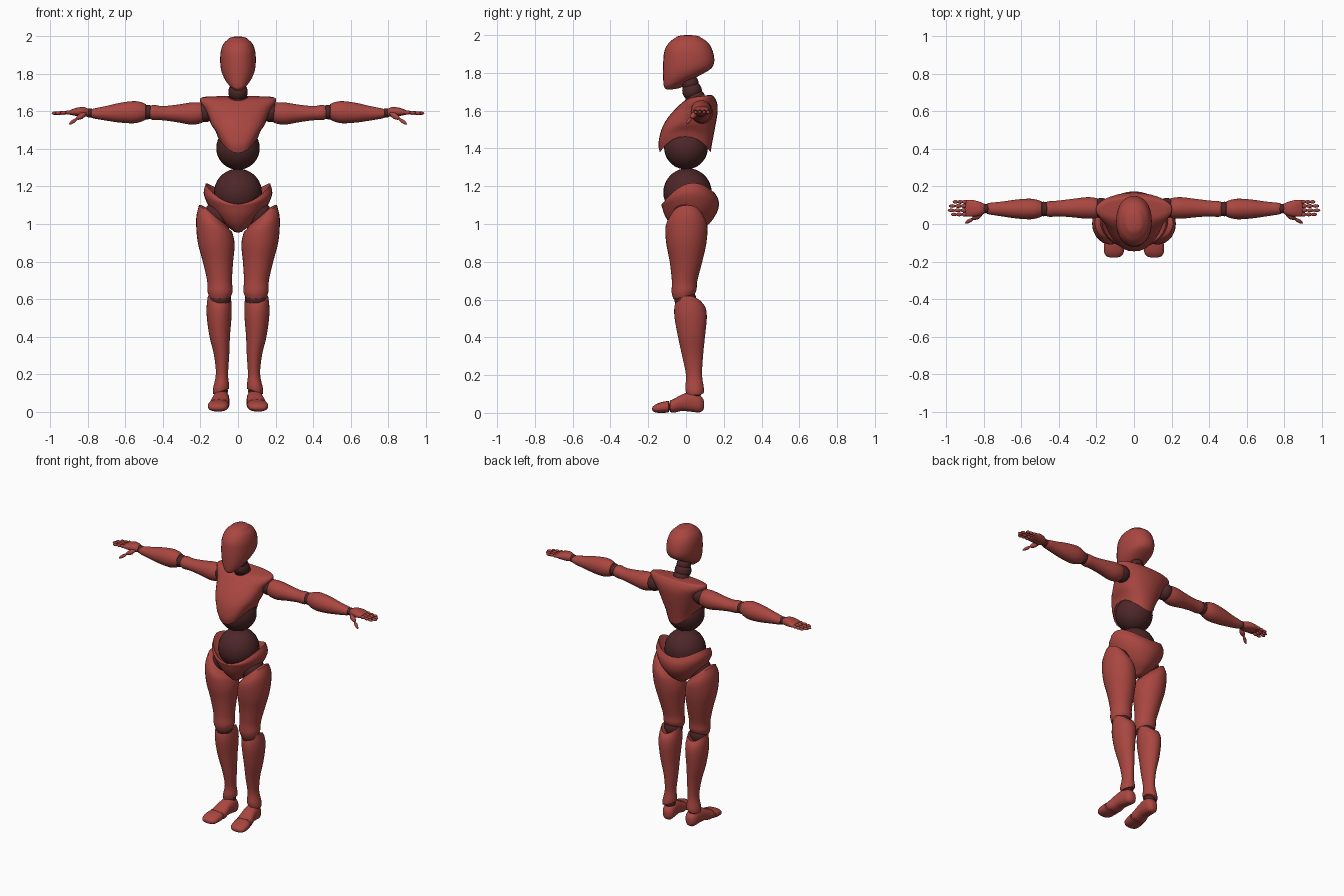
import bpy, bmesh, math
from mathutils import Vector


def make_material(name, color):
    m = bpy.data.materials.new(name)
    m.diffuse_color = (*color, 1)
    return m


RED = make_material("clay red", (0.40, 0.062, 0.052))
DARK = make_material("dark joint", (0.075, 0.020, 0.021))


def finish(name, bm, mat):
    bmesh.ops.recalc_face_normals(bm, faces=bm.faces)
    me = bpy.data.meshes.new(name)
    bm.to_mesh(me)
    bm.free()
    me.materials.append(mat)
    for p in me.polygons:
        p.use_smooth = True
    me.set_sharp_from_angle(angle=math.radians(45))
    ob = bpy.data.objects.new(name, me)
    bpy.context.collection.objects.link(ob)
    return ob


def smooth_rows(rows, steps=4):
    """Catmull-Rom interpolation through the cross-section rows."""
    rows = [tuple(r) + (0,) * (8 - len(r)) for r in rows]
    pts = [rows[0]] + rows + [rows[-1]]
    out = []
    for i in range(1, len(pts) - 2):
        for k in range(steps):
            t = k / steps
            out.append([0.5 * (2 * b + (c - a) * t + (2 * a - 5 * b + 4 * c - d) * t * t
                               + (3 * b - a - 3 * c + d) * t ** 3)
                        for a, b, c, d in zip(*pts[i - 1:i + 3])])
    return out + [list(rows[-1])]


def loft(name, axis, rows, caps=(0.01, 0.01), side=1, power=2.0, mat=RED, n=28):
    """Rows: position, u min, u max, v min, v max, side lift, u tilt, v tilt."""
    place = {'z': lambda u, v, t: (u * side, v, t),
             'y': lambda u, v, t: (u * side, t, v),
             'x': lambda u, v, t: (t * side, u, v)}[axis]
    bm = bmesh.new()
    rows = smooth_rows(rows)
    sign = 1 if rows[-1][0] > rows[0][0] else -1

    def ring(row, scale=1.0, shift=0.0):
        t, u0, u1, v0, v1, lift, tu, tv = row
        verts = []
        for i in range(n):
            a = 2 * math.pi * i / n
            c, s = [math.copysign(abs(f) ** (2 / power), f) for f in (math.cos(a), math.sin(a))]
            u = (u0 + u1) / 2 + (u1 - u0) / 2 * c * scale
            v = (v0 + v1) / 2 + (v1 - v0) / 2 * s * scale
            tt = t + (lift * c * c + tu * c + tv * s) * scale + shift
            verts.append(bm.verts.new(place(u, v, tt)))
        return verts

    def end_rings(row, out):
        return [ring(row, k, out * f) for k, f in ((0.88, 0.45), (0.6, 0.8), (0.25, 0.98))]

    rings = end_rings(rows[0], -sign * caps[0])[::-1] + [ring(r) for r in rows]
    rings += end_rings(rows[-1], sign * caps[1])
    for a, b in zip(rings, rings[1:]):
        for i in range(n):
            j = (i + 1) % n
            bm.faces.new((a[i], a[j], b[j], b[i]))
    bm.faces.new(rings[0])
    bm.faces.new(rings[-1])
    return finish(name, bm, mat)


def ball(name, pos, r, mat=DARK):
    bm = bmesh.new()
    bmesh.ops.create_uvsphere(bm, u_segments=28, v_segments=18, radius=r)
    bmesh.ops.translate(bm, verts=bm.verts, vec=pos)
    return finish(name, bm, mat)


def bone(name, a, b, r, mat=RED):
    """Rounded segment running from a to b."""
    a, b = Vector(a), Vector(b)
    bm = bmesh.new()
    bmesh.ops.create_uvsphere(bm, u_segments=12, v_segments=10, radius=1)
    rot = (b - a).to_track_quat('Z', 'Y')
    half = (b - a).length / 2
    for v in bm.verts:
        z = math.copysign(abs(v.co.z) ** 1.3, v.co.z)
        v.co = (a + b) / 2 + rot @ Vector((v.co.x * r, v.co.y * r, z * half))
    return finish(name, bm, mat)


# Head
loft("head", 'z', [
    (1.72, -.025, .025, -.105, -.02, 0, 0, .006),
    (1.738, -.042, .042, -.114, .01, 0, 0, .015),
    (1.76, -.060, .060, -.118, .07, 0, 0, .025),
    (1.79, -.079, .079, -.121, .118, 0, 0, .022),
    (1.825, -.091, .091, -.122, .142, 0, 0, .01),
    (1.87, -.095, .095, -.120, .15),
    (1.92, -.092, .092, -.113, .14),
    (1.96, -.078, .078, -.09, .117),
    (1.985, -.054, .054, -.058, .082)], caps=(.006, .015), power=2.15)

# Neck
ball("neck_top_joint", (0, .022, 1.745), .045)
ball("neck", (0, .032, 1.705), .052)
ball("neck_base_joint", (0, .05, 1.665), .052)

# Chest shell, open towards the waist ball
loft("chest", 'z', [
    (1.378, -.108, .108, -.138, .130, .085),
    (1.425, -.120, .120, -.146, .138, .070),
    (1.50, -.143, .143, -.130, .152, .030),
    (1.56, -.157, .157, -.098, .163, .010),
    (1.61, -.175, .175, -.055, .168),
    (1.645, -.199, .199, -.018, .163),
    (1.667, -.203, .203, .008, .150, 0, 0, .004),
    (1.676, -.188, .188, .024, .138, 0, 0, .006)], caps=(-.09, .003), power=2.2)
ball("waist_ball", (0, 0, 1.405), .116)

# Pelvis shell holding the belly ball
ball("belly_ball", (0, .008, 1.167), .128)
loft("pelvis", 'z', [
    (.965, -.028, .028, -.05, .07),
    (1.00, -.078, .078, -.085, .122),
    (1.045, -.124, .124, -.112, .155),
    (1.085, -.162, .162, -.126, .172, .02),
    (1.115, -.183, .183, -.131, .172, .05, 0, .012),
    (1.135, -.172, .172, -.124, .153, .08, 0, .028)], caps=(.01, -.06))

for side, tag in ((1, "left"), (-1, "right")):
    # Upper leg with its slanted hip cut
    ball(f"hip_joint_{tag}", (.105 * side, .005, 1.05), .075)
    loft(f"thigh_{tag}", 'z', [
        (1.035, .045, .208, -.080, .090, 0, .065),
        (.99, .030, .223, -.108, .113, 0, .038),
        (.90, .018, .216, -.105, .108, 0, .010),
        (.80, .026, .188, -.086, .086),
        (.70, .032, .165, -.075, .060),
        (.645, .028, .163, -.076, .056, 0, 0, .008),
        (.615, .037, .155, -.066, .046, 0, 0, .013)], caps=(.02, .006), side=side)
    # Knee and lower leg
    ball(f"knee_joint_{tag}", (.096 * side, -.004, .602), .058)
    loft(f"shin_{tag}", 'z', [
        (.108, .048, .132, .000, .094, 0, -.014),
        (.135, .048, .133, -.004, .094, 0, -.012),
        (.20, .053, .118, .000, .085),
        (.30, .047, .128, -.020, .090),
        (.40, .043, .152, -.042, .100),
        (.50, .035, .166, -.060, .110),
        (.555, .034, .167, -.062, .104, .010),
        (.588, .040, .160, -.054, .082, .032)], caps=(.004, -.02), side=side)
    # Ankle, foot and toes
    ball(f"ankle_joint_{tag}", (.09 * side, .045, .108), .036)
    loft(f"foot_{tag}", 'y', [
        (.088, .060, .112, .012, .078),
        (.07, .048, .124, .002, .098),
        (.03, .046, .132, .006, .112),
        (-.02, .047, .140, .010, .098),
        (-.06, .046, .150, .002, .076),
        (-.084, .048, .154, .004, .066)], caps=(.008, .004), side=side, power=2.4)
    loft(f"toes_{tag}", 'y', [
        (-.092, .048, .157, .002, .064),
        (-.125, .051, .161, .000, .058),
        (-.155, .056, .158, .001, .048),
        (-.170, .068, .148, .006, .038)], caps=(.004, .009), side=side, power=2.4)

    # Arm: rows run outwards, giving depth then height limits
    ball(f"shoulder_joint_{tag}", (.175 * side, .085, 1.597), .054)
    loft(f"upper_arm_{tag}", 'x', [
        (.175, .045, .125, 1.553, 1.637),
        (.20, .032, .138, 1.537, 1.647),
        (.25, .028, .143, 1.530, 1.648),
        (.32, .035, .135, 1.542, 1.637),
        (.40, .041, .125, 1.553, 1.629),
        (.45, .038, .122, 1.554, 1.635),
        (.474, .046, .114, 1.563, 1.627)], caps=(.01, .003), side=side)
    ball(f"elbow_joint_{tag}", (.483 * side, .08, 1.597), .039)
    loft(f"forearm_{tag}", 'x', [
        (.492, .040, .120, 1.557, 1.640),
        (.52, .030, .130, 1.544, 1.651),
        (.56, .025, .135, 1.537, 1.655),
        (.63, .030, .130, 1.541, 1.646),
        (.70, .040, .120, 1.551, 1.630),
        (.76, .049, .114, 1.561, 1.618),
        (.782, .053, .110, 1.567, 1.612)], caps=(.003, .003), side=side)
    # Wrist, palm, fingers and thumb
    ball(f"wrist_joint_{tag}", (.79 * side, .082, 1.592), .025)
    loft(f"palm_{tag}", 'x', [
        (.798, .056, .108, 1.574, 1.614),
        (.825, .044, .119, 1.572, 1.624),
        (.86, .039, .128, 1.576, 1.620),
        (.895, .040, .129, 1.582, 1.608)], caps=(.003, .004), side=side, power=2.4)
    for finger, y, tip in (("index", .051, .975), ("middle", .073, .992),
                           ("ring", .096, .986), ("little", .118, .965)):
        step = (tip - .89) / 3
        for k in range(3):
            x0 = .89 + k * step
            bone(f"{finger}_finger_{k + 1}_{tag}", ((x0 - .004) * side, y, 1.596 - .002 * k),
                 ((x0 + step + .002) * side, y, 1.594 - .002 * k), .0115 - .001 * k)
    bone(f"thumb_base_{tag}", (.81 * side, .055, 1.592), (.862 * side, .027, 1.560), .016)
    bone(f"thumb_tip_{tag}", (.855 * side, .030, 1.564), (.90 * side, .004, 1.532), .010)
